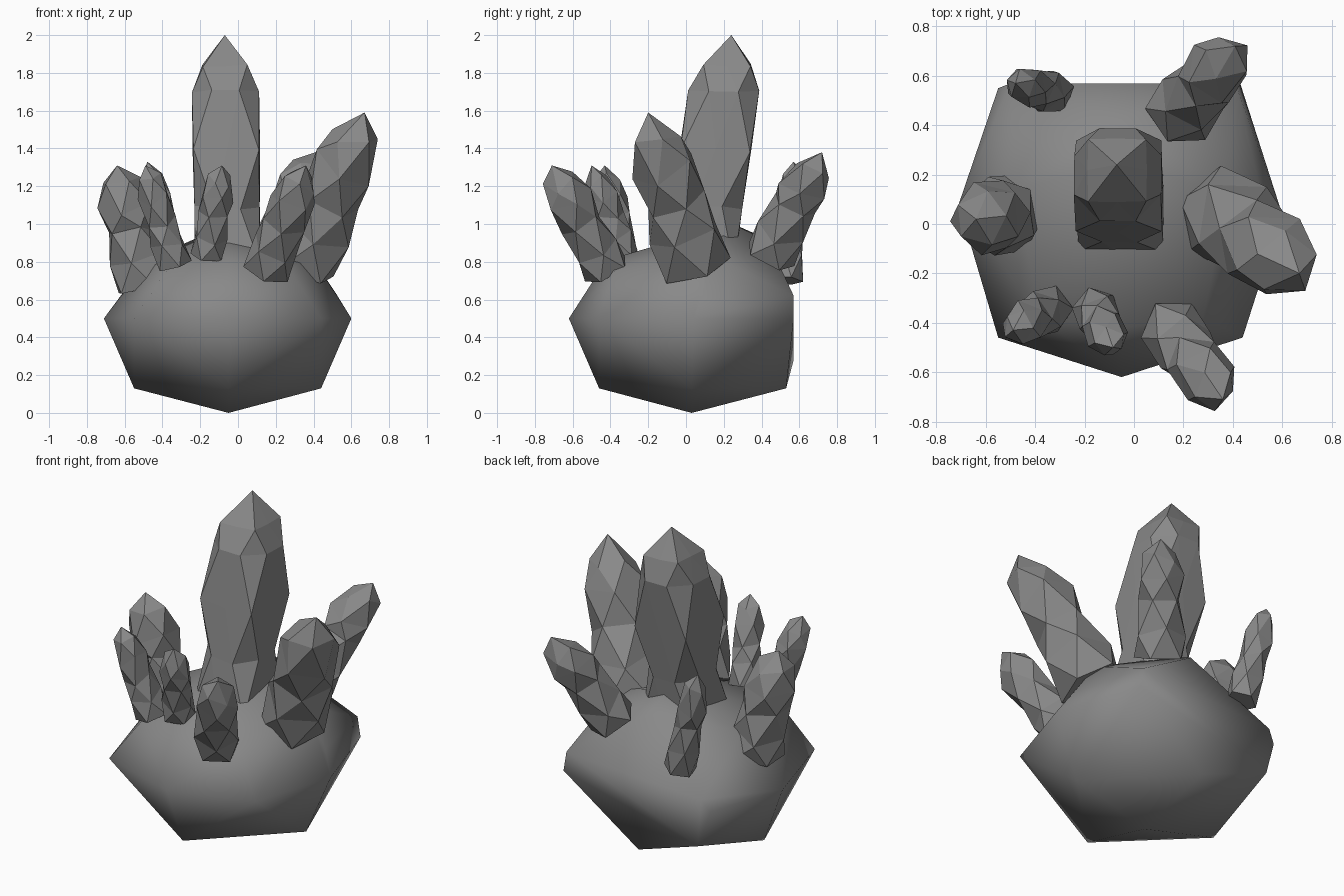
import bpy, bmesh, math, random
from mathutils import Vector

if "Cube" in bpy.data.objects:
    bpy.data.objects.remove(bpy.data.objects["Cube"])

random.seed(4)
GREY = bpy.data.materials.new("dark_stone")
GREY.diffuse_color = (.25, .25, .25, 1)
GREY.use_nodes = True
GREY.node_tree.nodes["Principled BSDF"].inputs["Base Color"].default_value = GREY.diffuse_color


def finish(bm, name, smooth):
    bmesh.ops.recalc_face_normals(bm, faces=bm.faces[:])
    me = bpy.data.meshes.new(name)
    bm.to_mesh(me)
    bm.free()
    me.materials.append(GREY)
    for p in me.polygons:
        p.use_smooth = smooth
    ob = bpy.data.objects.new(name, me)
    bpy.context.collection.objects.link(ob)
    return ob


# Rounded rock: hull of an uneven, once-subdivided box
rock = [(-.05, .03, 0),
        (-.05, -.46, .13), (.44, .03, .13), (-.05, .53, .13), (-.55, .03, .13),
        (-.55, -.46, .5), (-.05, -.62, .5), (.44, -.46, .5), (.6, .04, .5), (.43, .57, .5),
        (-.48, .57, .28), (.41, .57, .62), (-.5, .57, .57),
        (-.55, .55, .5), (-.71, .08, .5),
        (.52, .1, .63), (-.6, .1, .63), (-.05, .43, .92), (.38, .12, .84),
        (.28, -.38, .75), (-.38, -.38, .75), (-.05, -.42, .81), (-.48, .14, .81), (-.05, .25, 1.0)]
bm = bmesh.new()
for co in rock:
    bm.verts.new(co)
bmesh.ops.convex_hull(bm, input=bm.verts[:])
bmesh.ops.delete(bm, geom=[v for v in bm.verts if not v.link_faces], context='VERTS')
finish(bm, "rock_base", True)

# Crystal profile: distance along axis, width factor
PROFILE = [(0, 1.05), (.22, 1.04), (.45, .92), (.66, 1.0), (.85, .72)]
MAIN = [(0, 1.0), (.25, .98), (.5, 1.0), (.76, 1.0), (.87, .68)]


def crystal(name, base, tip, rx, ry, sides=5, turn=0.0, jitter=.05, boxy=0, profile=PROFILE):
    """Faceted shard with staggered rings between base and tip."""
    base, tip = Vector(base), Vector(tip)
    axis = tip - base
    bm = bmesh.new()
    rings = []
    for k, (t, w) in enumerate(profile):
        ring = []
        for i in range(sides):
            a = turn + math.tau * (i + .5 * (k % 2)) / sides
            r = w * (1 + random.uniform(-jitter, jitter))
            # boxy pushes the outline out towards a square
            r /= max(abs(math.cos(a)), abs(math.sin(a))) ** boxy
            tt = t + (random.uniform(-jitter, jitter) if k else 0)
            off = Vector((rx * r * math.cos(a), ry * r * math.sin(a), 0))
            # keep rings square to the axis, except on the upright shard
            if not boxy:
                off = Vector((0, 0, 1)).rotation_difference(axis) @ off
            ring.append(bm.verts.new(base + axis * tt + off))
        rings.append(ring)
    for k in range(len(rings) - 1):
        lo, hi = rings[k], rings[k + 1]
        for i in range(sides):
            j = (i + 1) % sides
            if k % 2 == 0:
                bm.faces.new((lo[i], lo[j], hi[i]))
                bm.faces.new((lo[j], hi[j], hi[i]))
            else:
                bm.faces.new((lo[i], hi[j], hi[i]))
                bm.faces.new((lo[i], lo[j], hi[j]))
    top = bm.verts.new(tip)
    for i in range(sides):
        bm.faces.new((rings[-1][i], rings[-1][(i + 1) % sides], top))
    bm.faces.new(rings[0][::-1])
    # merge nearly flat triangles into larger facets
    bmesh.ops.dissolve_limit(bm, angle_limit=math.radians(13), verts=bm.verts[:], edges=bm.edges[:])
    finish(bm, name, False)


# Shards growing from the rock
crystal("main_crystal", (-.055, .07, .78), (-.07, .24, 2.0), .178, .19, sides=8, turn=math.pi / 4,
        jitter=.01, boxy=.9, profile=MAIN)
crystal("right_crystal", (.34, .05, .77), (.67, -.2, 1.59), .18, .185, turn=.3)
crystal("front_crystal", (.15, -.42, .75), (.36, -.71, 1.31), .125, .125, turn=.9)
crystal("back_right_crystal", (.18, .44, .83), (.41, .72, 1.38), .135, .135, turn=.5)
crystal("left_crystal", (-.50, .04, .66), (-.64, .02, 1.31), .15, .155, turn=.1)
crystal("back_left_crystal", (-.33, .53, .70), (-.48, .57, 1.33), .088, .085, turn=.3)
crystal("front_left_crystal", (-.34, -.34, .78), (-.49, -.43, 1.31), .09, .095)
crystal("front_small_crystal", (-.16, -.34, .83), (-.085, -.50, 1.31), .09, .09, turn=.6)
